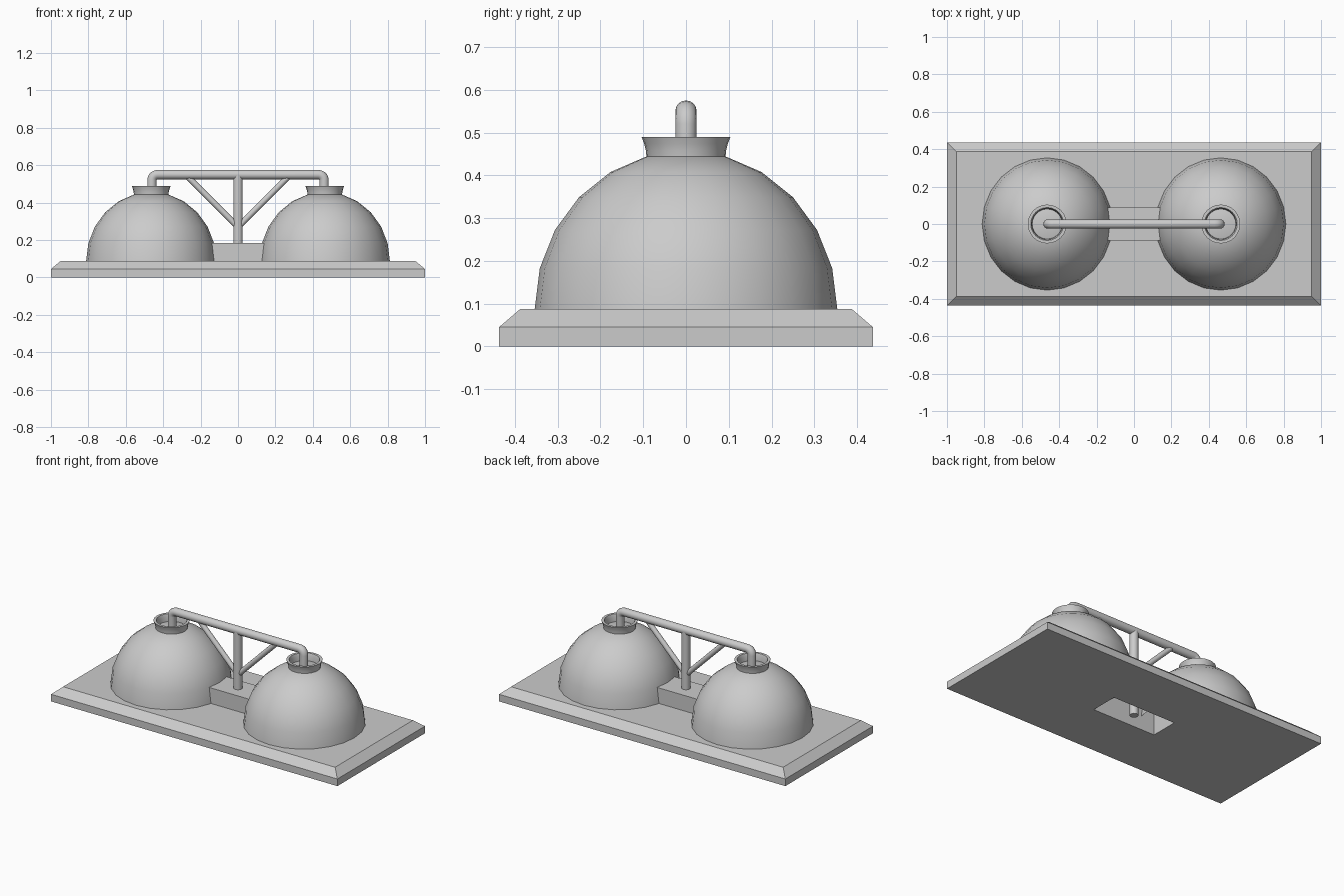
import bpy, bmesh, math
from mathutils import Vector

old = bpy.data.objects.get("Cube")
if old:
    bpy.data.objects.remove(old, do_unlink=True)

grey = bpy.data.materials.new("plain_grey")
grey.use_nodes = True
colour = (0.6, 0.6, 0.6, 1)
grey.diffuse_color = colour
grey.node_tree.nodes["Principled BSDF"].inputs["Base Color"].default_value = colour


def finish(bm, name, smooth=None):
    bmesh.ops.recalc_face_normals(bm, faces=bm.faces)
    mesh = bpy.data.meshes.new(name)
    bm.to_mesh(mesh)
    bm.free()
    mesh.materials.append(grey)
    obj = bpy.data.objects.new(name, mesh)
    bpy.context.collection.objects.link(obj)
    if smooth:
        bpy.ops.object.select_all(action='DESELECT')
        obj.select_set(True)
        bpy.context.view_layer.objects.active = obj
        bpy.ops.object.shade_smooth_by_angle(angle=math.radians(smooth))
    return obj


def loft(bm, rings, closed=False, cap_end=False, cap_start=False):
    """Skin a list of point rings with quads."""
    loops = [[bm.verts.new(p) for p in ring] for ring in rings]
    pairs = list(zip(loops, loops[1:]))
    if closed:
        pairs.append((loops[-1], loops[0]))
    for a, b in pairs:
        n = len(a)
        for i in range(n):
            j = (i + 1) % n
            bm.faces.new((a[i], a[j], b[j], b[i]))
    if cap_end:
        bm.faces.new(loops[-1])
    if cap_start:
        bm.faces.new(loops[0])


def rect(x, y, z):
    return [(-x, -y, z), (x, -y, z), (x, y, z), (-x, y, z)]


def circle(cx, rx, ry, z, n=24):
    return [(cx + rx * math.cos(math.tau * i / n), ry * math.sin(math.tau * i / n), z)
            for i in range(n)]


def tube(name, points, radius, n=16):
    """Round bar along a path in the xz plane."""
    pts = [Vector(p) for p in points]
    bm = bmesh.new()
    rings = []
    side = Vector((0, 1, 0))
    for i, p in enumerate(pts):
        t = (pts[min(i + 1, len(pts) - 1)] - pts[max(i - 1, 0)]).normalized()
        up = t.cross(side)
        rings.append([p + radius * (side * math.cos(math.tau * k / n) + up * math.sin(math.tau * k / n))
                      for k in range(n)])
    loft(bm, rings, cap_end=True, cap_start=True)
    return finish(bm, name, 40)


BLOCK_X, BLOCK_Y, DECK = 0.22, 0.088, 0.087

# Chamfered base slab with a rectangular opening below the block
bm = bmesh.new()
loft(bm, [rect(BLOCK_X, BLOCK_Y, 0), rect(1, 0.437, 0), rect(1, 0.437, 0.045),
          rect(0.95, 0.388, DECK), rect(BLOCK_X, BLOCK_Y, DECK)], closed=True)
finish(bm, "base_slab")

# Hollow block between the domes
bm = bmesh.new()
loft(bm, [rect(BLOCK_X, BLOCK_Y, DECK), rect(BLOCK_X, BLOCK_Y, 0.185)], cap_end=True)
finish(bm, "centre_block")

for side, s in (("left", 1), ("right", -1)):
    cx = s * 0.464

    # Dome
    bm = bmesh.new()
    rings = []
    for step in range(6):
        a = math.radians(15 * step)
        rings.append(circle(cx, 0.348 * math.cos(a), 0.354 * math.cos(a), DECK + 0.37 * math.sin(a)))
    loft(bm, rings, cap_end=True)
    finish(bm, side + "_dome", 40)

    # Flared collar
    profile = [(0.092, 0.44), (0.094, 0.458), (0.098, 0.474), (0.104, 0.49),
               (0.088, 0.49), (0.082, 0.474), (0.08, 0.44)]
    bm = bmesh.new()
    loft(bm, [circle(cx, r, r, z) for r, z in profile], closed=True)
    finish(bm, side + "_collar", 40)

    # Diagonal brace
    tube(side + "_brace", [(0, 0, 0.27), (s * 0.27, 0, 0.54)], 0.016, 12)

# Centre post
tube("centre_post", [(0, 0, 0.005), (0, 0, 0.55)], 0.025)

# Overhead pipe with a rounded bend into each collar
half = [(0.46, 0, 0.44)]
for k in range(6):
    a = math.radians(18 * k)
    half.append((0.43 + 0.03 * math.cos(a), 0, 0.52 + 0.03 * math.sin(a)))
tube("overhead_pipe", half + [(-x, y, z) for x, y, z in reversed(half)], 0.025)
